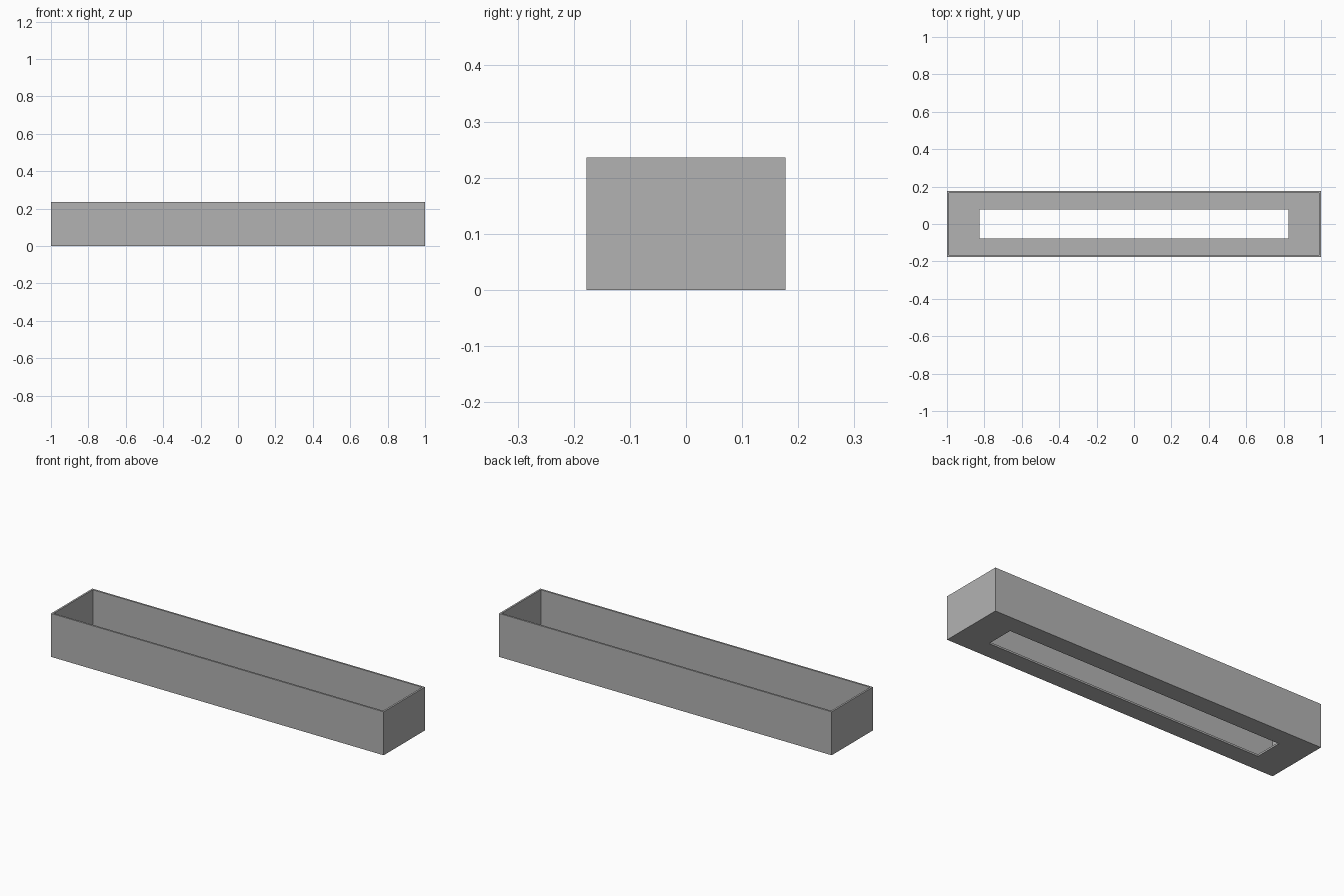
import bpy
import bmesh

cube = bpy.data.objects.get("Cube")
if cube:
    bpy.data.objects.remove(cube, do_unlink=True)

# Overall sizes
HALF_X, HALF_Y, HEIGHT = 1.0, 0.177, 0.236
WALL = 0.01
SLOT_X, SLOT_Y = 0.826, 0.077

grey = bpy.data.materials.new("plain grey")
grey.use_nodes = True
colour = (0.45, 0.45, 0.45, 1)
grey.diffuse_color = colour
grey.node_tree.nodes["Principled BSDF"].inputs["Base Color"].default_value = colour


def ring(bm, hx, hy, z):
    """Rectangular loop of four vertices."""
    return [bm.verts.new((sx * hx, sy * hy, z))
            for sx, sy in ((-1, -1), (1, -1), (1, 1), (-1, 1))]


# Open trough: outer wall, rim, inner wall, floor and slot, as one closed shell
bm = bmesh.new()
rings = [ring(bm, *r) for r in (
    (HALF_X, HALF_Y, 0),
    (HALF_X, HALF_Y, HEIGHT),
    (HALF_X - WALL, HALF_Y - WALL, HEIGHT),
    (HALF_X - WALL, HALF_Y - WALL, WALL),
    (SLOT_X, SLOT_Y, WALL),
    (SLOT_X, SLOT_Y, 0),
)]
for a, b in zip(rings, rings[1:] + rings[:1]):
    for i in range(4):
        j = (i + 1) % 4
        bm.faces.new((a[i], a[j], b[j], b[i]))
bmesh.ops.recalc_face_normals(bm, faces=bm.faces)

mesh = bpy.data.meshes.new("slotted_trough")
bm.to_mesh(mesh)
bm.free()
mesh.materials.append(grey)
trough = bpy.data.objects.new("slotted_trough", mesh)
bpy.context.collection.objects.link(trough)
